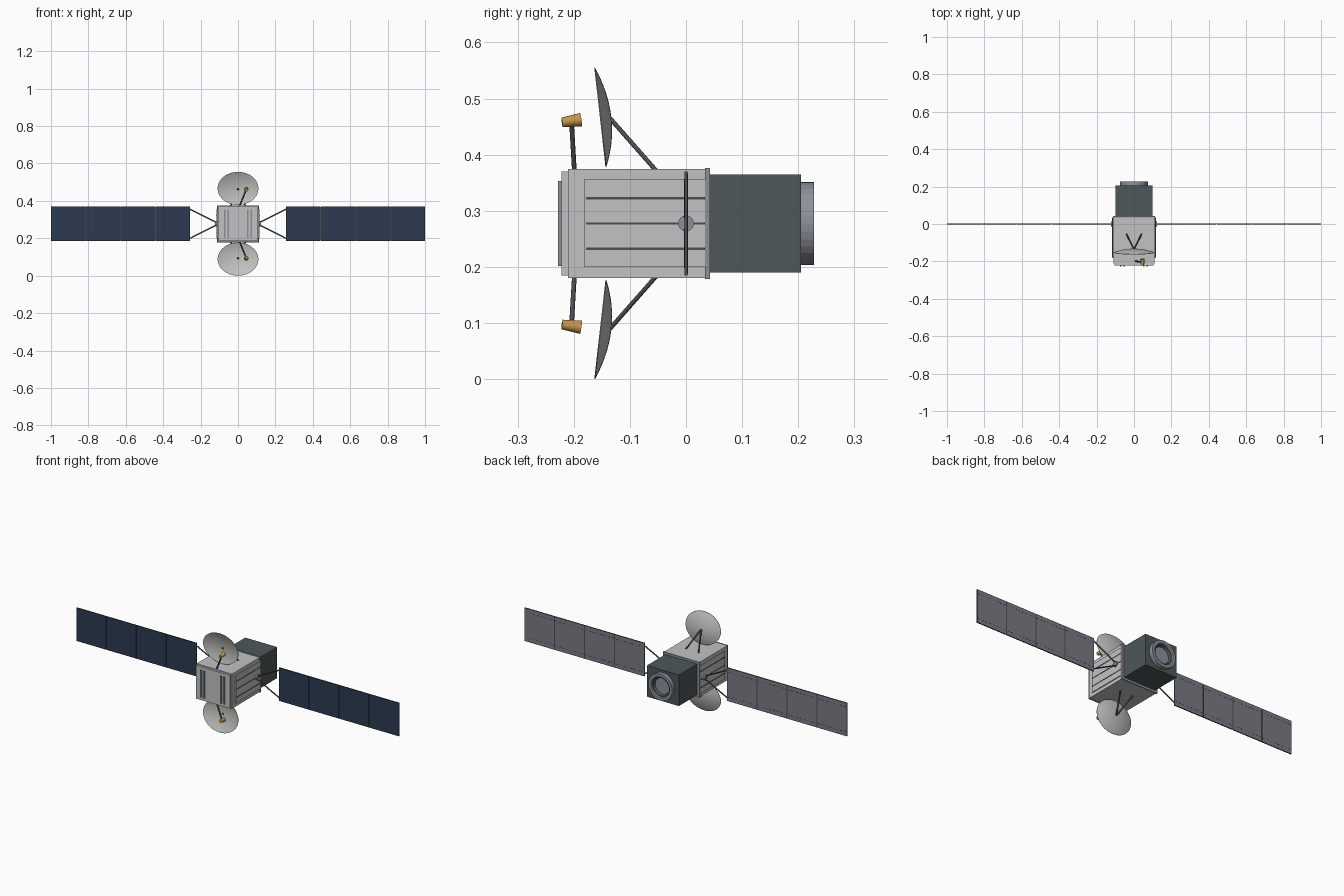
import bpy, bmesh, math
from mathutils import Vector, Matrix

if "Cube" in bpy.data.objects:
    bpy.data.objects.remove(bpy.data.objects["Cube"])


def material(name, r, g, b):
    m = bpy.data.materials.new(name)
    m.use_nodes = True
    m.diffuse_color = (r, g, b, 1)
    m.node_tree.nodes["Principled BSDF"].inputs["Base Color"].default_value = (r, g, b, 1)
    return m


PALE = material("pale grey", 0.53, 0.55, 0.54)
DISH = material("dish grey", 0.53, 0.53, 0.52)
DARK = material("dark slate", 0.075, 0.095, 0.10)
METAL = material("metal grey", 0.27, 0.28, 0.33)
STRUT = material("strut grey", 0.07, 0.075, 0.085)
BLUE = material("solar blue", 0.025, 0.043, 0.08)
GOLD = material("gold", 0.55, 0.30, 0.07)
BACK = material("panel back grey", 0.19, 0.20, 0.23)

MID = 0.2775  # height of the centre line


def finish(name, bm, mats, smooth=False):
    bmesh.ops.recalc_face_normals(bm, faces=bm.faces)
    mesh = bpy.data.meshes.new(name)
    bm.to_mesh(mesh)
    bm.free()
    for m in mats:
        mesh.materials.append(m)
    ob = bpy.data.objects.new(name, mesh)
    bpy.context.collection.objects.link(ob)
    if smooth:
        bpy.ops.object.select_all(action="DESELECT")
        ob.select_set(True)
        bpy.context.view_layer.objects.active = ob
        bpy.ops.object.shade_smooth_by_angle(angle=math.radians(40))
    return ob


def add_box(bm, x, y, z):
    size = Vector((x[1] - x[0], y[1] - y[0], z[1] - z[0]))
    centre = Vector((sum(x), sum(y), sum(z))) / 2
    bmesh.ops.create_cube(bm, size=1, matrix=Matrix.Translation(centre) @ Matrix.Diagonal(size).to_4x4())


def boxes(name, mat, *ranges):
    bm = bmesh.new()
    for r in ranges:
        add_box(bm, *r)
    return finish(name, bm, [mat])


def rod(name, a, b, r1, mat, r2=None, sides=12):
    a, b = Vector(a), Vector(b)
    rot = (b - a).to_track_quat("Z", "Y").to_matrix().to_4x4()
    bm = bmesh.new()
    bmesh.ops.create_cone(bm, cap_ends=True, segments=sides, radius1=r1, radius2=r2 or r1,
                          depth=(b - a).length, matrix=Matrix.Translation((a + b) / 2) @ rot)
    return finish(name, bm, [mat], True)


def around(half):
    return (MID - half, MID + half)


# Main body, front cover, rear flange and engine housing
boxes("body", PALE, ((-0.11, 0.11), (-0.21, 0.036), around(0.097)))
boxes("front_cover", PALE, ((-0.105, 0.105), (-0.222, -0.21), around(0.093)))
boxes("rear_flange", METAL, ((-0.113, 0.113), (0.034, 0.043), around(0.099)))
boxes("engine_housing", DARK, ((-0.099, 0.099), (0.043, 0.205), around(0.087)))

# Vertical ribs on the front cover
boxes("front_ribs", METAL, *[((x - 0.004, x + 0.004), (-0.228, -0.222), around(0.076))
                             for x in (-0.072, -0.052, 0.052, 0.072)])

# Side plates with dark grooves, and the array hubs
for side, s in (("left", 1), ("right", -1)):
    def sx(a, b):
        return tuple(sorted((s * a, s * b)))
    boxes(side + "_side_plate", PALE, (sx(0.11, 0.115), (-0.182, 0.034), around(0.078)))
    boxes(side + "_side_grooves", STRUT, *[(sx(0.114, 0.1165), (-0.178, 0.034), (z - 0.002, z + 0.002))
                                           for z in (MID - 0.045, MID, MID + 0.045)])
    rod(side + "_hub", (s * 0.11, 0, MID), (s * 0.124, 0, MID), 0.014, METAL, sides=24)

    # Array yoke
    for end, t in (("upper", 1), ("lower", -1)):
        rod(f"{side}_{end}_yoke", (s * 0.118, 0, MID + t * 0.008), (s * 0.257, 0, MID + t * 0.078), 0.0035, STRUT)

    # Solar panels: blue on the front, grey on the back, dark on the edges
    pitch = 0.745 / 4
    starts = [0.255 + i * pitch for i in range(4)]
    bm = bmesh.new()
    for x in starts:
        add_box(bm, sx(x + 0.0015, x + pitch - (0 if x == starts[-1] else 0.0015)), (-0.003, 0.003), around(0.093))
    bm.normal_update()
    for f in bm.faces:
        f.material_index = 0 if f.normal.y < -0.5 else 1 if f.normal.y > 0.5 else 2
    finish(side + "_solar_panels", bm, [BLUE, BACK, STRUT])
    boxes(side + "_panel_hinges", STRUT, *[(sx(x - 0.003, x + 0.003), (0.0005, 0.0035), around(0.09))
                                           for x in starts[1:]])
    dashes = [x + (k + 0.25) * pitch / 8 for x in starts for k in range(8)]
    boxes(side + "_back_dashes", STRUT, *[(sx(x, x + 0.012), (0.003, 0.0036), (z - 0.0012, z + 0.0012))
                                          for x in dashes for z in (MID - 0.07, MID + 0.07)])

# Engine nozzle: a stepped ring with a recessed bell, lathed around y
profile = [(0.074, 0.205), (0.074, 0.228), (0.058, 0.228), (0.054, 0.222), (0.050, 0.222),
           (0.045, 0.208), (0, 0.208)]
bm = bmesh.new()
vs = [bm.verts.new((r, y, MID)) for r, y in profile]
es = [bm.edges.new(p) for p in zip(vs, vs[1:])]
bmesh.ops.spin(bm, geom=vs + es, cent=(0, 0, MID), axis=(0, 1, 0), angle=math.tau, steps=32)
bmesh.ops.remove_doubles(bm, verts=bm.verts, dist=1e-5)
for f in bm.faces:
    r = math.hypot(f.calc_center_median().x, f.calc_center_median().z - MID)
    f.material_index = 1 if 0.045 < r < 0.0525 else 0
finish("engine_nozzle", bm, [METAL, DARK])

# Upper and lower dish assemblies
for end, t in (("upper", 1), ("lower", -1)):
    def at(x, y, h):
        return (x, y, MID + t * h)

    # Elliptical shallow dish with a thin shell, tilted toward its feed
    bm = bmesh.new()
    rings, segs = 8, 48
    layers = []
    for back in (0, 1):
        grid = []
        for i in range(1, rings + 1):
            q = i / rings
            row = []
            for k in range(segs):
                a = math.tau * k / segs
                u = 0.0885 * q * math.sin(a)
                bowl = 0.019 * (1 - q * q) - 0.0015 * (1 - back)
                row.append(bm.verts.new(at(0.109 * q * math.cos(a), -0.152 + bowl - u * 0.113, 0.189 + u)))
            grid.append(row)
        hub = bm.verts.new(at(0, -0.152 + 0.019 - 0.0015 * (1 - back), 0.189))
        for k in range(segs):
            n = (k + 1) % segs
            bm.faces.new((hub, grid[0][k], grid[0][n]))
            for g, h in zip(grid, grid[1:]):
                bm.faces.new((g[k], h[k], h[n], g[n]))
        layers.append(grid[-1])
    for k in range(segs):
        n = (k + 1) % segs
        bm.faces.new((layers[0][k], layers[1][k], layers[1][n], layers[0][n]))
    finish(end + "_dish", bm, [DISH], True)

    # Two struts behind the dish
    for side, s in (("left", 1), ("right", -1)):
        rod(f"{end}_{side}_dish_strut", at(0, -0.135, 0.187), at(s * 0.04, -0.054, 0.095), 0.004, STRUT)

    # Feed post and horn, offset to the left
    rod(end + "_feed_post", at(0.008, -0.199, 0.095), at(0.043, -0.204, 0.18), 0.0042, STRUT)
    rod(end + "_feed_horn", at(0.046, -0.221, 0.180), at(0.044, -0.187, 0.185), 0.0085, GOLD, 0.012, 24)
